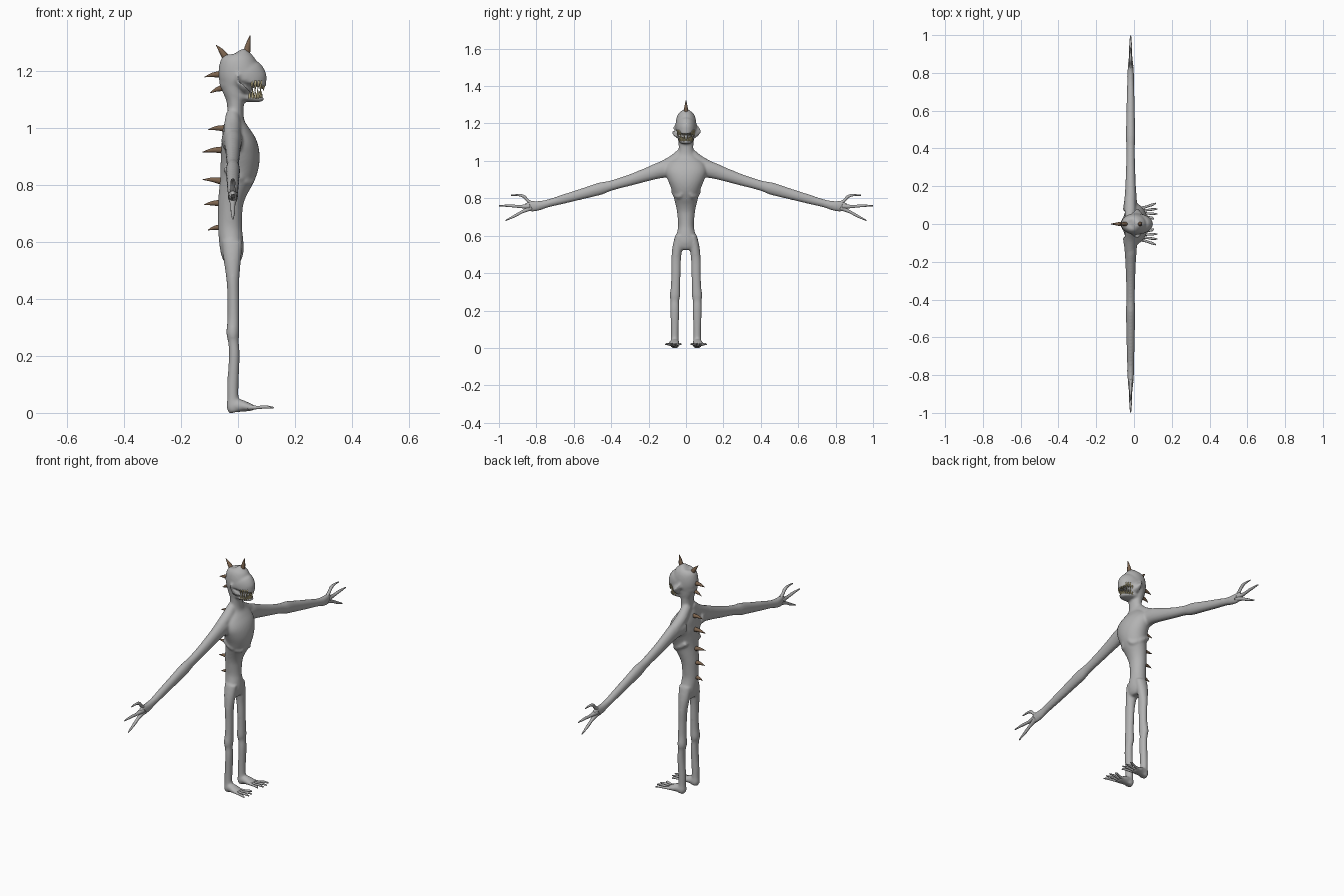
import bpy, bmesh, math
from mathutils import Vector


def material(name, rgb):
    m = bpy.data.materials.new(name)
    m.diffuse_color = (*rgb, 1)
    return m


SKIN = material("grey skin", (0.45, 0.45, 0.45))
HORN = material("brown horn", (0.2, 0.125, 0.075))
TOOTH = material("yellowed tooth", (0.5, 0.43, 0.24))


def smooth_path(pts, steps):
    """Catmull-Rom through (x, y, z, radius_u, radius_v) tuples."""
    p = [pts[0]] + list(pts) + [pts[-1]]
    out = []
    for i in range(1, len(p) - 2):
        for k in range(steps):
            t = k / steps
            out.append([0.5 * (2 * b + (c - a) * t + (2 * a - 5 * b + 4 * c - d) * t * t
                               + (3 * b - a - 3 * c + d) * t ** 3)
                        for a, b, c, d in zip(p[i - 1], p[i], p[i + 1], p[i + 2])])
    return out + [list(pts[-1])]


def tube(bm, pts, n=20, steps=4):
    """Closed loft with elliptical sections along a smoothed path."""
    path = smooth_path(pts, steps)
    rings = []
    for i, q in enumerate(path):
        t = Vector(path[min(i + 1, len(path) - 1)][:3]) - Vector(path[max(i - 1, 0)][:3])
        t.normalize()
        ref = Vector((0, 1, 0)) if abs(t.x) > 0.75 else Vector((1, 0, 0))
        u = (ref - t * ref.dot(t)).normalized()
        v = t.cross(u)
        ru, rv = max(q[3], 0.0005), max(q[4], 0.0005)
        rings.append([bm.verts.new(Vector(q[:3]) + u * ru * math.cos(a) + v * rv * math.sin(a))
                      for a in (2 * math.pi * k / n for k in range(n))])
    for r0, r1 in zip(rings, rings[1:]):
        for k in range(n):
            bm.faces.new((r0[k], r0[(k + 1) % n], r1[(k + 1) % n], r1[k]))
    bm.faces.new(rings[0][::-1])
    bm.faces.new(rings[-1])


def both(bm, pts, **kw):
    """The same tube on the left and right sides."""
    for s in (1, -1):
        tube(bm, [(p[0], s * p[1], *p[2:]) for p in pts], **kw)


def finish(bm, name, mat):
    bmesh.ops.recalc_face_normals(bm, faces=bm.faces)
    me = bpy.data.meshes.new(name)
    bm.to_mesh(me)
    bm.free()
    me.materials.append(mat)
    ob = bpy.data.objects.new(name, me)
    bpy.context.collection.objects.link(ob)
    me.polygons.foreach_set("use_smooth", [True] * len(me.polygons))
    return ob


# Body, fused from lofts
bm = bmesh.new()
# skull, neck and torso: z, back x, front x, half width
column = [
    (1.268, -0.015, 0.015, 0.012), (1.262, -0.035, 0.04, 0.03), (1.245, -0.055, 0.06, 0.045),
    (1.22, -0.066, 0.069, 0.053), (1.19, -0.07, 0.079, 0.056), (1.174, -0.068, 0.098, 0.056),
    (1.162, -0.066, 0.098, 0.053), (1.152, -0.062, 0.05, 0.049), (1.12, -0.052, 0.035, 0.044),
    (1.09, -0.04, 0.022, 0.04), (1.04, -0.038, 0.02, 0.042), (1.01, -0.05, 0.03, 0.07),
    (0.98, -0.057, 0.046, 0.1), (0.94, -0.06, 0.068, 0.11), (0.90, -0.06, 0.076, 0.098),
    (0.86, -0.062, 0.071, 0.082), (0.82, -0.064, 0.055, 0.07), (0.78, -0.067, 0.034, 0.059),
    (0.74, -0.07, 0.02, 0.05), (0.70, -0.07, 0.015, 0.045), (0.65, -0.07, 0.014, 0.042),
    (0.61, -0.067, 0.018, 0.05), (0.57, -0.062, 0.02, 0.06), (0.54, -0.054, 0.013, 0.058),
    (0.525, -0.045, 0.003, 0.04)]
tube(bm, [((a + b) / 2, 0, z, (b - a) / 2, w) for z, a, b, w in column], n=32)
# lower jaw
tube(bm, [(0.0, 0, 1.115, 0.042, 0.022), (0.05, 0, 1.103, 0.038, 0.013),
          (0.078, 0, 1.101, 0.026, 0.01), (0.09, 0, 1.104, 0.012, 0.006)])
# neck-to-shoulder muscle
both(bm, [(-0.018, 0.015, 1.045, 0.025, 0.03), (-0.02, 0.07, 1.0, 0.03, 0.03),
          (-0.02, 0.14, 0.962, 0.028, 0.03)])
# lower rib edge
both(bm, [(-0.045, 0.058, 0.86, 0.014, 0.014), (0.0, 0.064, 0.83, 0.014, 0.014),
          (0.04, 0.035, 0.81, 0.014, 0.014), (0.055, 0.015, 0.84, 0.01, 0.01)])
# arms
both(bm, [(-0.02, 0.07, 0.955, 0.04, 0.045), (-0.018, 0.13, 0.952, 0.033, 0.044),
          (-0.018, 0.20, 0.93, 0.028, 0.037), (-0.018, 0.30, 0.897, 0.024, 0.03),
          (-0.018, 0.40, 0.868, 0.022, 0.027), (-0.018, 0.46, 0.851, 0.025, 0.033),
          (-0.018, 0.55, 0.825, 0.023, 0.029), (-0.018, 0.65, 0.797, 0.021, 0.025),
          (-0.018, 0.74, 0.772, 0.018, 0.021), (-0.018, 0.79, 0.76, 0.018, 0.026),
          (-0.018, 0.83, 0.757, 0.014, 0.029), (-0.018, 0.86, 0.757, 0.009, 0.018)])
# legs
both(bm, [(-0.02, 0.036, 0.6, 0.035, 0.022), (-0.02, 0.046, 0.54, 0.031, 0.026),
          (-0.018, 0.053, 0.47, 0.023, 0.026), (-0.016, 0.054, 0.40, 0.021, 0.025),
          (-0.016, 0.056, 0.33, 0.021, 0.025), (-0.018, 0.059, 0.28, 0.023, 0.028),
          (-0.016, 0.06, 0.25, 0.019, 0.023), (-0.013, 0.06, 0.2, 0.019, 0.024),
          (-0.018, 0.06, 0.1, 0.02, 0.021), (-0.018, 0.06, 0.05, 0.02, 0.021),
          (-0.016, 0.06, 0.02, 0.024, 0.024), (-0.012, 0.06, 0.002, 0.018, 0.02)])
# feet
both(bm, [(-0.02, 0.06, 0.026, 0.023, 0.024), (0.01, 0.062, 0.025, 0.027, 0.022),
          (0.04, 0.065, 0.02, 0.031, 0.014), (0.058, 0.065, 0.018, 0.026, 0.009)])
body = finish(bm, "body", SKIN)
rm = body.modifiers.new("fuse", 'REMESH')
rm.mode = 'VOXEL'
rm.voxel_size = 0.006
rm.use_smooth_shade = True
sm = body.modifiers.new("soften", 'SMOOTH')
sm.factor = 0.5
sm.iterations = 6
bpy.context.view_layer.objects.active = body
body.select_set(True)
for name in ("fuse", "soften"):
    bpy.ops.object.modifier_apply(modifier=name)
body.data.polygons.foreach_set("use_smooth", [True] * len(body.data.polygons))

# Fingers: three per hand, (y, z) points
bm = bmesh.new()
for pts in ([(0.815, 0.765), (0.845, 0.787), (0.868, 0.81), (0.895, 0.817), (0.935, 0.816)],
            [(0.835, 0.757), (0.89, 0.756), (0.94, 0.76), (0.999, 0.76)],
            [(0.825, 0.75), (0.875, 0.728), (0.915, 0.706), (0.965, 0.681)]):
    radii = [0.013, 0.0085, 0.0085, 0.006, 0.003] if len(pts) == 5 else [0.015, 0.0085, 0.0075, 0.003]
    both(bm, [(-0.018, y, z, r, r) for (y, z), r in zip(pts, radii)], n=10)
finish(bm, "fingers", SKIN)

# Toes: four per foot
bm = bmesh.new()
for y0, x1, y1 in ((0.047, 0.105, 0.025), (0.058, 0.124, 0.053), (0.07, 0.125, 0.08), (0.082, 0.116, 0.11)):
    both(bm, [(0.035, y0, 0.019, 0.01, 0.009), (0.07, y0 + (y1 - y0) * 0.4, 0.019, 0.006, 0.006),
              (0.095, y0 + (y1 - y0) * 0.7, 0.021, 0.007, 0.006), (x1, y1, 0.018, 0.003, 0.003)], n=10)
finish(bm, "toes", SKIN)

# Horns on the head and spikes down the spine: base x, z, tip x, z, radius
bm = bmesh.new()
for bx, bz, tx, tz, r in (
        (0.028, 1.25, 0.042, 1.323, 0.014), (-0.038, 1.24, -0.077, 1.29, 0.014),
        (-0.06, 1.187, -0.117, 1.178, 0.013), (-0.053, 1.14, -0.097, 1.122, 0.012),
        (-0.048, 0.998, -0.106, 0.993, 0.012), (-0.052, 0.922, -0.124, 0.915, 0.013),
        (-0.055, 0.812, -0.124, 0.818, 0.013), (-0.058, 0.735, -0.12, 0.73, 0.013),
        (-0.058, 0.651, -0.106, 0.641, 0.012)):
    mx, mz = (bx + tx) / 2, (bz + tz) / 2 + 0.003
    tube(bm, [(bx, 0, bz, r, r), (mx, 0, mz, r * 0.65, r * 0.65), (tx, 0, tz, 0.001, 0.001)], n=10)
finish(bm, "spikes", HORN)

# Teeth: one curved row in each jaw
bm = bmesh.new()
for cx, rx, ry, root, tip in ((0.044, 0.048, 0.045, 1.165, 1.128), (0.036, 0.046, 0.034, 1.103, 1.136)):
    for k in range(13):
        a = math.radians(-84 + 14 * k)
        x, y = cx + rx * math.cos(a), ry * math.sin(a)
        end = tip if k % 2 else tip + (root - tip) * 0.2
        tube(bm, [(x, y, root, 0.0048, 0.0048), (x, y, (root + end) / 2, 0.004, 0.004),
                  (x - 0.003 * math.cos(a), y, end, 0.0008, 0.0008)], n=8, steps=2)
finish(bm, "teeth", TOOTH)
